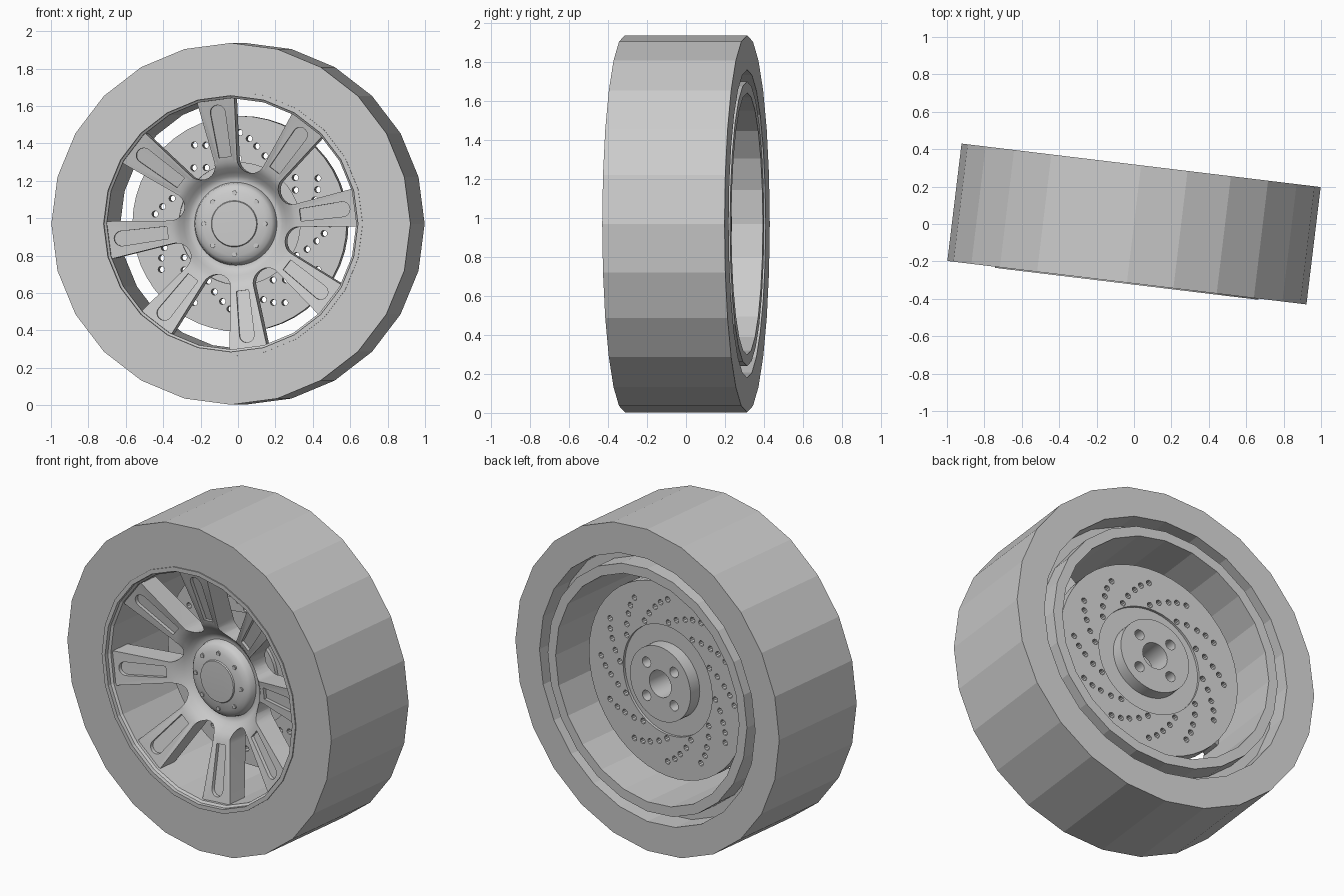
import bpy, bmesh
from math import sin, cos, pi, radians
from mathutils import Matrix

cube = bpy.data.objects.get("Cube")
if cube:
    bpy.data.objects.remove(cube, do_unlink=True)

grey = bpy.data.materials.new("plain grey")
grey.use_nodes = True
grey.diffuse_color = (0.6, 0.6, 0.6, 1)
grey.node_tree.nodes["Principled BSDF"].inputs["Base Color"].default_value = (0.6, 0.6, 0.6, 1)

# Parts are built around local z (outward = wheel front), then turned upright
PLACE = (Matrix.Translation((0, 0, 0.97)) @ Matrix.Rotation(radians(-6.9), 4, 'Z')
         @ Matrix.Rotation(pi / 2, 4, 'X'))


def finish(name, bm):
    bmesh.ops.remove_doubles(bm, verts=bm.verts, dist=0.0001)
    bmesh.ops.recalc_face_normals(bm, faces=bm.faces)
    mesh = bpy.data.meshes.new(name)
    bm.to_mesh(mesh)
    bm.free()
    mesh.materials.clear()
    mesh.materials.append(grey)
    obj = bpy.data.objects.new(name, mesh)
    bpy.context.collection.objects.link(obj)
    obj.matrix_world = PLACE
    return obj


def lathe(name, profile, sides, closed=True):
    """Revolve (radius, height) points around the axle."""
    bm = bmesh.new()
    verts = [bm.verts.new((r, 0, h)) for r, h in profile]
    edges = [bm.edges.new(pair) for pair in zip(verts, verts[1:])]
    if closed:
        edges.append(bm.edges.new((verts[-1], verts[0])))
    bmesh.ops.spin(bm, geom=verts + edges, cent=(0, 0, 0), axis=(0, 0, 1),
                   angle=2 * pi, steps=sides)
    bmesh.ops.dissolve_degenerate(bm, dist=0.0001, edges=bm.edges)
    return finish(name, bm)


def prism(name, loops, low, high, slope=0):
    """Extrude filled outlines; loops inside others become holes."""
    curve = bpy.data.curves.new(name, 'CURVE')
    curve.dimensions = '2D'
    curve.fill_mode = 'BOTH'
    curve.extrude = (high - low) / 2
    for loop in loops:
        spline = curve.splines.new('POLY')
        spline.points.add(len(loop) - 1)
        for point, (x, y) in zip(spline.points, loop):
            point.co = (x, y, 0, 1)
        spline.use_cyclic_u = True
    temp = bpy.data.objects.new(name + "_outline", curve)
    bpy.context.collection.objects.link(temp)
    bpy.context.view_layer.update()
    mesh = temp.evaluated_get(bpy.context.evaluated_depsgraph_get()).to_mesh()
    bm = bmesh.new()
    bm.from_mesh(mesh)
    bpy.data.objects.remove(temp, do_unlink=True)
    for v in bm.verts:
        v.co.z += (low + high) / 2 + slope * v.co.xy.length
    return finish(name, bm)


def circle(radius, sides=48, cx=0, cy=0):
    return [(cx + radius * cos(2 * pi * i / sides), cy + radius * sin(2 * pi * i / sides))
            for i in range(sides)]


def polar_circle(radius, sides, dist, degrees):
    a = radians(degrees)
    return circle(radius, sides, dist * cos(a), dist * sin(a))


def turned(loop, degrees):
    c, s = cos(radians(degrees)), sin(radians(degrees))
    return [(x * c - y * s, x * s + y * c) for x, y in loop]


def carve(obj, cutter):
    cutter.hide_render = True
    mod = obj.modifiers.new("carve", 'BOOLEAN')
    mod.object, mod.operation, mod.solver = cutter, 'DIFFERENCE', 'EXACT'
    bpy.context.view_layer.objects.active = obj
    bpy.ops.object.modifier_apply(modifier=mod.name)
    bpy.data.objects.remove(cutter, do_unlink=True)


# Tyre with a wider opening on the back
HALF = 0.316
lathe("tyre", [(0.71, HALF), (0.967, HALF), (0.967, -HALF), (0.79, -HALF),
               (0.79, -0.18), (0.71, -0.18)], 24)

# Rim barrel with a stepped front lip and a thick back lip
lathe("rim", [(0.71, 0.322), (0.685, 0.322), (0.685, 0.3), (0.672, 0.29),
              (0.672, -HALF), (0.73, -HALF), (0.73, -0.18), (0.71, -0.18)], 24)

# Spoked centre: one revolved body, cut into eight spokes
spokes = lathe("spokes", [
    (0, 0.176), (0.12, 0.172), (0.124, 0.165), (0.17, 0.158), (0.2, 0.146), (0.215, 0.13),
    (0.222, 0.1), (0.235, 0.1), (0.255, 0.11), (0.275, 0.13), (0.3, 0.157), (0.33, 0.18),
    (0.69, 0.28), (0.69, 0.16), (0.3, 0.04), (0, 0.04)], 48, closed=False)

gap = [(0.75, 0.188)]
gap += [(0.36 + 0.077 * cos(a), 0.077 * sin(a))
        for a in [radians(100 + 16 * i) for i in range(11)]]
gap.append((0.75, -0.188))
carve(spokes, prism("gap_cutter", [turned(gap, 30 + 45 * i) for i in range(8)], -0.2, 0.5))

# Rounded recess along each spoke
slot = [(0.36, 0.033)]
slot += [(0.6 + 0.04 * cos(a), 0.04 * sin(a))
         for a in [radians(90 - 20 * i) for i in range(10)]]
slot.append((0.36, -0.033))
carve(spokes, prism("slot_cutter", [turned(slot, 7.5 + 45 * i) for i in range(8)],
                    0.068, 0.4, slope=0.278))

# Small studs around the centre cap
studs = prism("cap_studs", [polar_circle(0.013, 10, 0.165, 45 * i) for i in range(8)],
              0.13, 0.166)

# Brake disc with swept rows of drilled holes
row = [(0.487, 0), (0.458, -6.5), (0.425, -12.5), (0.388, -20.5), (0.35, -29)]
holes = [polar_circle(0.017, 10, r, 30 * i + a) for i in range(12) for r, a in row]
disc = prism("brake_disc", [circle(0.577), circle(0.326)] + holes, -0.15, -0.07)

# Recessed plate and hub at the back, with a bore and four bolt holes
bore = [circle(0.08, 24)] + [polar_circle(0.031, 14, 0.142, 45 + 90 * i) for i in range(4)]
plate = prism("disc_plate", [circle(0.326), circle(0.2)], -0.135, -0.08)
hub = prism("rear_hub", [circle(0.222)] + bore, -0.21, -0.06)

bpy.ops.object.select_all(action='DESELECT')
for obj in (spokes, studs, disc, plate, hub):
    obj.select_set(True)
bpy.context.view_layer.objects.active = spokes
bpy.ops.object.shade_smooth_by_angle(angle=radians(30))
